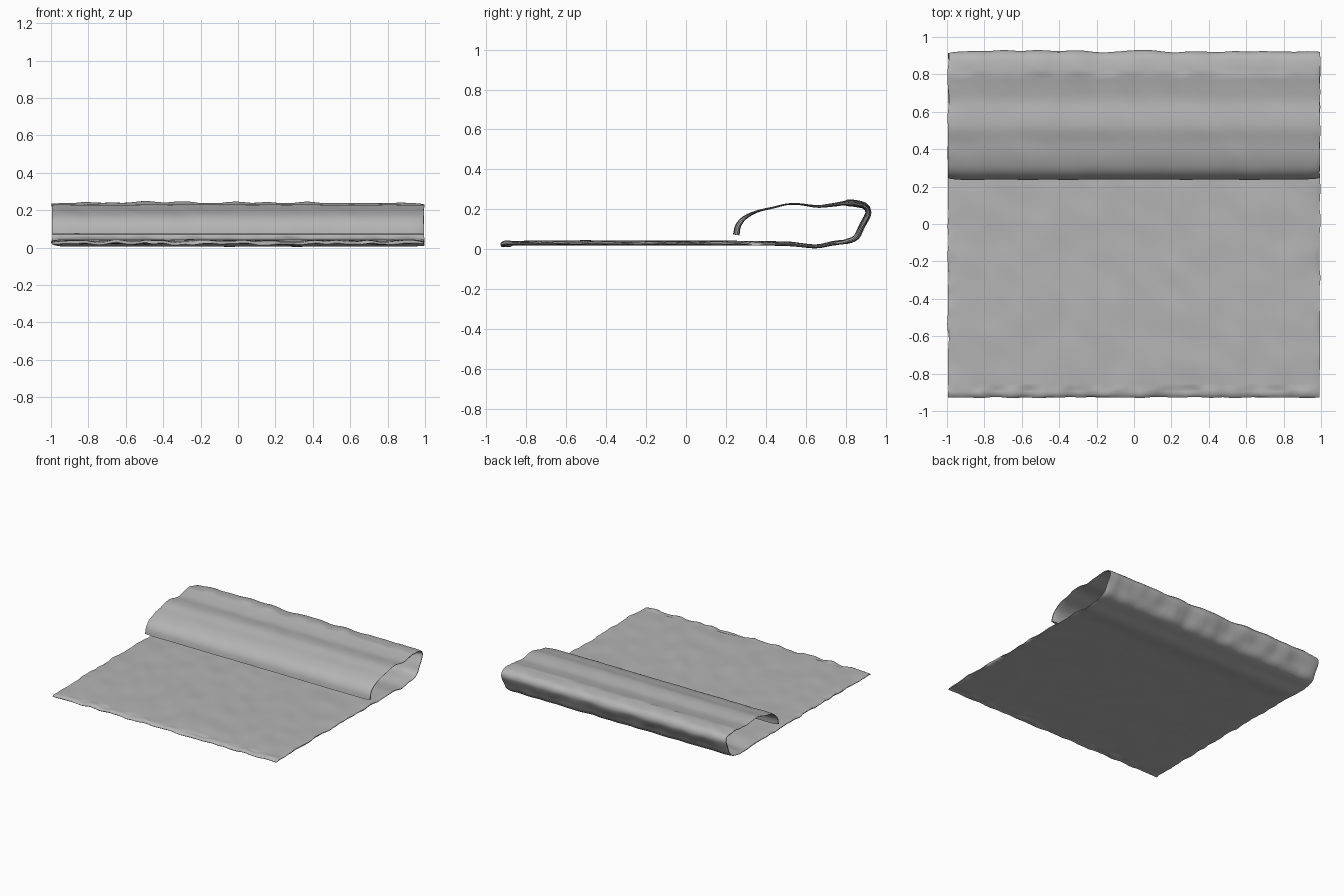
import bpy, bmesh
from mathutils import Vector, noise

if "Cube" in bpy.data.objects:
    bpy.data.objects.remove(bpy.data.objects["Cube"])

# Centre line of the folded cloth: (y, z, thickness)
PROFILE = [(-0.927, 0.026, 0.004), (-0.905, 0.034, 0.016), (-0.6, 0.037, 0.02),
           (-0.2, 0.037, 0.02), (0.2, 0.036, 0.02), (0.5, 0.033, 0.018),
           (0.65, 0.02, 0.016), (0.74, 0.035, 0.016), (0.84, 0.055, 0.018),
           (0.88, 0.12, 0.02), (0.914, 0.19, 0.018), (0.892, 0.224, 0.018),
           (0.81, 0.238, 0.018), (0.74, 0.229, 0.014), (0.66, 0.221, 0.010),
           (0.57, 0.232, 0.006), (0.51, 0.232, 0.005), (0.44, 0.215, 0.006),
           (0.36, 0.197, 0.008), (0.295, 0.165, 0.018), (0.262, 0.125, 0.026),
           (0.252, 0.078, 0.030)]
NX = 150
STEP = 0.018


def sample_curve(points):
    """Catmull-Rom samples at roughly even spacing."""
    p = [Vector(q) for q in points]
    p = [2 * p[0] - p[1]] + p + [2 * p[-1] - p[-2]]
    out = []
    for a, b, c, d in zip(p, p[1:], p[2:], p[3:]):
        size = (c - b).length
        n = max(2, round(size / STEP))
        m0, m1 = (c - a) / 2, (d - b) / 2
        # limit tangents so long flat spans do not overshoot
        m0 = m0.normalized() * min(m0.length, size)
        m1 = m1.normalized() * min(m1.length, size)
        for i in range(n):
            t = i / n
            out.append(b * (2*t**3 - 3*t**2 + 1) + m0 * (t**3 - 2*t**2 + t)
                       + c * (3*t**2 - 2*t**3) + m1 * (t**3 - t**2))
    return out + [p[-2]]


line = sample_curve(PROFILE)
centre = [Vector((0, q.x, q.y)) for q in line]
normals = []
for i in range(len(centre)):
    t = (centre[min(i + 1, len(centre) - 1)] - centre[max(i - 1, 0)]).normalized()
    normals.append(Vector((0, -t.z, t.y)))

# Closed cross-section: upper/inner face first, then back along the outer face
ring = [(i, 1) for i in range(len(line))] + [(i, -1) for i in reversed(range(len(line)))]

bm = bmesh.new()
rows = []
for k in range(NX + 1):
    u = -1 + 2 * k / NX
    rim = abs(u) ** 40                      # 1 at the side hems, 0 inside
    row = []
    for i, side in ring:
        c, n = centre[i], normals[i]
        x = u * 0.994
        # wrinkles, stronger along the folded back edge and the open hems
        flap = c.z > 0.06 and c.y < 0.8
        amp = 0.003 if flap else (0.011 if c.y > 0.8 else 0.006)
        if c.z < 0.06 and side < 0:
            amp *= 0.5
        hem = rim if not flap else rim * 0.3
        if c.y < -0.88:
            hem = 1
        w = amp * noise.noise(Vector((x * 8 + c.y * 3, c.y * 6, c.z * 6)))
        w += 0.010 * hem * noise.noise(Vector((x * 13, c.y * 13, c.z * 13 + 5)))
        half = line[i].z / 2 * (1 - 0.7 * rim)
        co = c + n * (side * half + w)
        co.x = x + 0.008 * rim * noise.noise(Vector((c.y * 11, c.z * 11, u * 3)))
        if i == 0:
            co.y += 0.004 * noise.noise(Vector((x * 8, 3, 1)))
        row.append(bm.verts.new(co))
    rows.append(row)

# Skin between neighbouring sections
m = len(ring)
for a, b in zip(rows, rows[1:]):
    for j in range(m):
        bm.faces.new((a[j], a[(j + 1) % m], b[(j + 1) % m], b[j]))
# Close both side edges with a strip
for row in (rows[0], rows[-1]):
    for j in range(m // 2 - 1):
        bm.faces.new((row[j], row[j + 1], row[m - 2 - j], row[m - 1 - j]))

bmesh.ops.recalc_face_normals(bm, faces=bm.faces)
zmin = min(v.co.z for v in bm.verts)
bmesh.ops.translate(bm, verts=bm.verts, vec=(0, 0, 0.004 - zmin))
mesh = bpy.data.meshes.new("folded_blanket")
bm.to_mesh(mesh)
bm.free()

# Mid-grey cloth
cloth = bpy.data.materials.new("grey_cloth")
cloth.diffuse_color = (0.46, 0.46, 0.46, 1)
cloth.use_nodes = True
cloth.node_tree.nodes["Principled BSDF"].inputs["Base Color"].default_value = cloth.diffuse_color
mesh.materials.append(cloth)

blanket = bpy.data.objects.new("folded_blanket", mesh)
bpy.context.collection.objects.link(blanket)
bpy.context.view_layer.objects.active = blanket
blanket.select_set(True)
bpy.ops.object.shade_smooth_by_angle(angle=1.2)
